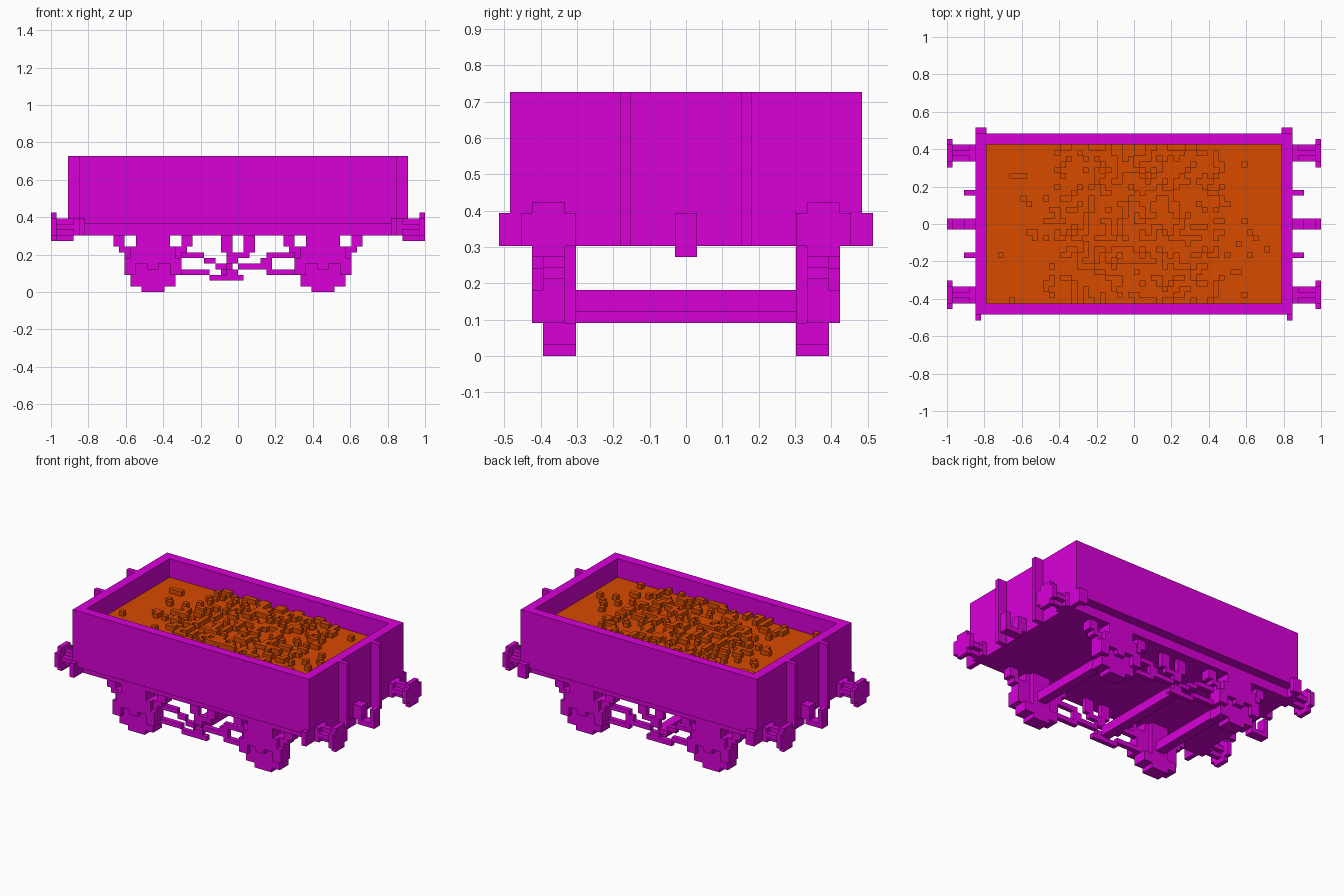
import bpy, bmesh, random
from mathutils import Matrix, Vector

U = 2 / 66  # edge length of one block
random.seed(7)

old = bpy.data.objects.get("Cube")
if old:
    bpy.data.objects.remove(old, do_unlink=True)


def material(name, rgb):
    m = bpy.data.materials.new(name)
    m.use_nodes = True
    m.diffuse_color = (*rgb, 1)
    bsdf = m.node_tree.nodes["Principled BSDF"]
    bsdf.inputs["Base Color"].default_value = (*rgb, 1)
    bsdf.inputs["Roughness"].default_value = 0.9
    return m


PURPLE = material("wagon purple", (0.69, 0.0, 0.69))
ORANGE = material("cargo orange", (0.69, 0.07, 0.0))


def build(name, boxes, mat, mirror=""):
    """Join boxes (x0, x1, y0, y1, z0, z1, in blocks), mirrored on the given axes."""
    bm = bmesh.new()
    for sx in (1, -1) if "x" in mirror else (1,):
        for sy in (1, -1) if "y" in mirror else (1,):
            for x0, x1, y0, y1, z0, z1 in boxes:
                c = Vector((sx * (x0 + x1) / 2, sy * (y0 + y1) / 2, (z0 + z1) / 2)) * U
                s = Matrix.Diagonal(((x1 - x0) * U, (y1 - y0) * U, (z1 - z0) * U, 1))
                bmesh.ops.create_cube(bm, size=1, matrix=Matrix.Translation(c) @ s)
    mesh = bpy.data.meshes.new(name)
    bm.to_mesh(mesh)
    bm.free()
    mesh.materials.append(mat)
    ob = bpy.data.objects.new(name, mesh)
    bpy.context.collection.objects.link(ob)
    return ob


# Open box body
build("side_walls", [(-28, 28, 14, 16, 12, 24)], PURPLE, "y")
build("end_walls", [(26, 28, -14, 14, 12, 24)], PURPLE, "x")
build("underframe", [(-27, 27, -14, 14, 10, 12)], PURPLE)
build("end_ribs", [(28, 30, 5, 6, 10, 24)], PURPLE, "xy")

# Headstocks under the ends, with a wider step on the back corners
build("headstocks", [(27, 28, -16, 16, 10, 12), (27, 28, -17, -16, 10, 13)], PURPLE, "x")
build("back_corner_steps", [(26, 28, 16, 17, 10, 13)], PURPLE, "x")

# Buffers: square base, cross-shaped shank and cross-shaped head
build("buffers", [
    (28, 29, 11, 14, 10, 13),
    (29, 32, 11, 14, 11, 12), (29, 32, 12, 13, 10, 13),
    (32, 33, 10, 15, 10, 13), (32, 33, 11, 14, 9, 14),
], PURPLE, "xy")

# Couplings: drawbar with a hanging link
build("couplings", [
    (28, 30, -1, 1, 10, 13), (29, 33, -1, 1, 9, 10), (32, 33, -1, 1, 10, 13),
], PURPLE, "x")

# Axle guards: stepped plates and spring ends
C = 15
guard = [(C - w, C + w, y0, y1, z0, z1) for w, y0, y1, z0, z1 in (
    (2, 10, 13, 0, 1), (4, 10, 13, 1, 3), (5, 11, 13, 3, 7),
    (6, 11, 13, 7, 8), (3, 11, 13, 8, 10), (2, 10, 11, 3, 10))]
for s in (-1, 1):
    a, b = sorted((C + s * 5, C + s * 7))
    guard.append((a, b, 11, 13, 8, 10))
    a, b = sorted((C + s * 3, C + s * 5))
    guard.append((a, b, 13, 14, 3, 5))
build("axle_guards", guard, PURPLE, "xy")

# Axle boxes: front plate with a slot around the bearing
build("axle_boxes", [
    (C - 5, C + 5, 13, 14, 5, 6), (C - 4, C + 4, 13, 14, 6, 8),
    (C - 3, C + 3, 13, 14, 8, 10), (C - 1, C + 1, 13, 14, 4, 5),
], PURPLE, "xy")

# Axles and brake cross shaft
build("axles", [(C - 1, C + 1, -11, 11, 4, 6)], PURPLE, "x")
build("brake_shaft", [(-3, -1, -11, 11, 3, 5)], PURPLE)

# Brake linkage on each side, as short stepped bars (x0, x1, z0, z1)
bars = [(-3, -1, 7, 10), (1, 3, 7, 10),
        (-10, -6, 6, 7), (-6, -4, 5, 6), (-4, -2, 4, 5),
        (-10, -5, 3, 4), (-5, 1, 2, 3), (-2, 0, 3, 4),
        (-2, 0, 5, 7), (0, 2, 6, 7),
        (0, 6, 4, 5), (5, 10, 3, 4), (5, 10, 6, 7), (4, 6, 5, 6)]
build("brake_linkage", [(x0, x1, 11, 12, z0, z1) for x0, x1, z0, z1 in bars], PURPLE, "y")

# Cargo with loose lumps, thick in the middle and sparse at the ends
build("cargo_bed", [(-26, 26, -14, 14, 12, 20)], ORANGE)
lumps = []
for x in range(-24, 24):
    d = abs(x + 0.5)
    chance = 0.36 if d < 9 else 0.25 if d < 16 else 0.04
    for y in range(-14, 14):
        if random.random() < chance:
            lumps.append((x, x + 1, y, y + 1, 20, 21))
build("cargo_lumps", lumps, ORANGE)
